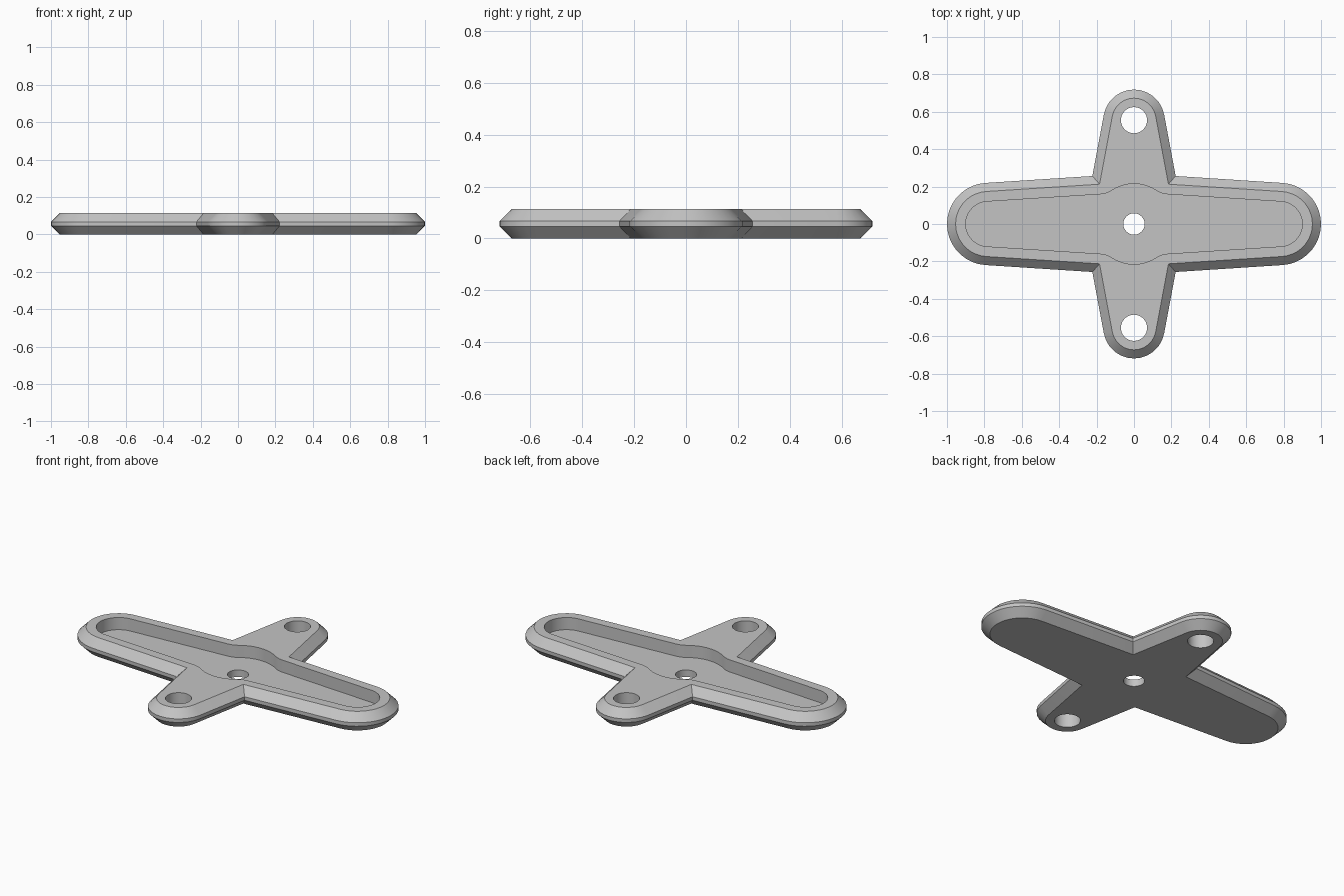
import bpy
import bmesh
from math import cos, sin, radians, sqrt, pi
from mathutils import Vector

cube = bpy.data.objects.get("Cube")
if cube:
    bpy.data.objects.remove(cube)

HEIGHT, CHAMFER, FLOOR = 0.113, 0.046, 0.041
LONG_C, LONG_R, LONG_A = Vector((0.78, 0)), 0.22, radians(86.3)
SHORT_C, SHORT_R, SHORT_A = Vector((0, 0.555)), 0.164, radians(10.6)


def polar(a):
    return Vector((cos(a), sin(a)))


def arc(centre, radius, start, end, steps):
    return [centre + radius * polar(start + (end - start) * i / steps)
            for i in range(steps + 1)]


def mirrored(quarter):
    """Complete a quarter outline (from +x to +y) in all four quadrants."""
    half = quarter + [Vector((-p.x, p.y)) for p in reversed(quarter[:-1])]
    return half + [-p for p in half[1:-1]]


def cross_outline(inset):
    """Two tapered, round-ended arms crossing at sharp inner corners."""
    r1, r2 = LONG_R - inset, SHORT_R - inset
    n1, n2 = polar(LONG_A), polar(SHORT_A)
    k1, k2 = n1.dot(LONG_C) + r1, n2.dot(SHORT_C) + r2
    det = n1.x * n2.y - n1.y * n2.x
    corner = Vector((k1 * n2.y - k2 * n1.y, n1.x * k2 - n2.x * k1)) / det
    return mirrored(arc(LONG_C, r1, 0, LONG_A, 9) + [corner]
                    + arc(SHORT_C, r2, SHORT_A, pi / 2, 6))


def pocket_outline(radius=0.12, hub=0.215, fillet=0.12):
    """Tapered slot that swells into a round hub through fillets."""
    n = polar(LONG_A)
    along = Vector((n.y, -n.x))
    k = n.dot(LONG_C) + radius + fillet
    c = k * n + sqrt((hub + fillet) ** 2 - k ** 2) * along
    to_hub = Vector((c.x, c.y)).angle_signed(Vector((1, 0)))
    return mirrored(arc(LONG_C, radius, 0, LONG_A, 9)
                    + arc(c, fillet, LONG_A - pi, to_hub - pi, 5)
                    + arc(Vector((0, 0)), hub, to_hub, pi / 2, 6)[1:])


def loft(name, rings):
    """Skin a stack of (outline, z) rings and cap both ends."""
    bm = bmesh.new()
    loops = [[bm.verts.new((p.x, p.y, z)) for p in pts] for pts, z in rings]
    bm.faces.new(loops[0][::-1])
    bm.faces.new(loops[-1])
    for a, b in zip(loops, loops[1:]):
        for i in range(len(a)):
            j = (i + 1) % len(a)
            bm.faces.new((a[i], a[j], b[j], b[i]))
    bmesh.ops.recalc_face_normals(bm, faces=bm.faces[:])
    mesh = bpy.data.meshes.new(name)
    bm.to_mesh(mesh)
    bm.free()
    obj = bpy.data.objects.new(name, mesh)
    bpy.context.collection.objects.link(obj)
    return obj


def cut(target, cutter):
    cutter.hide_render = True
    mod = target.modifiers.new("cut", 'BOOLEAN')
    mod.operation, mod.solver, mod.object = 'DIFFERENCE', 'EXACT', cutter
    bpy.context.view_layer.objects.active = target
    bpy.ops.object.modifier_apply(modifier=mod.name)
    bpy.data.objects.remove(cutter)


grey = bpy.data.materials.new("light_grey")
grey.use_nodes = True
grey.diffuse_color = (0.55, 0.55, 0.55, 1)
grey.node_tree.nodes["Principled BSDF"].inputs["Base Color"].default_value = grey.diffuse_color

# Chamfered cross plate
inner, outer = cross_outline(CHAMFER), cross_outline(0)
plate = loft("cross_plate", [(inner, 0), (outer, CHAMFER),
                             (outer, HEIGHT - CHAMFER), (inner, HEIGHT)])
plate.data.materials.append(grey)

# Recess along the long arm
pocket = pocket_outline()
cut(plate, loft("pocket_cutter", [(pocket, FLOOR), (pocket, 0.3)]))

# Centre hole and the two mounting holes
for y, radius in ((0, 0.057), (0.555, 0.07), (-0.555, 0.07)):
    ring = arc(Vector((0, y)), radius, 0, 2 * pi, 32)[:-1]
    cut(plate, loft("hole_cutter", [(ring, -0.1), (ring, 0.3)]))

bpy.ops.object.select_all(action='DESELECT')
plate.select_set(True)
bpy.context.view_layer.objects.active = plate
bpy.ops.object.shade_smooth_by_angle(angle=radians(30))
